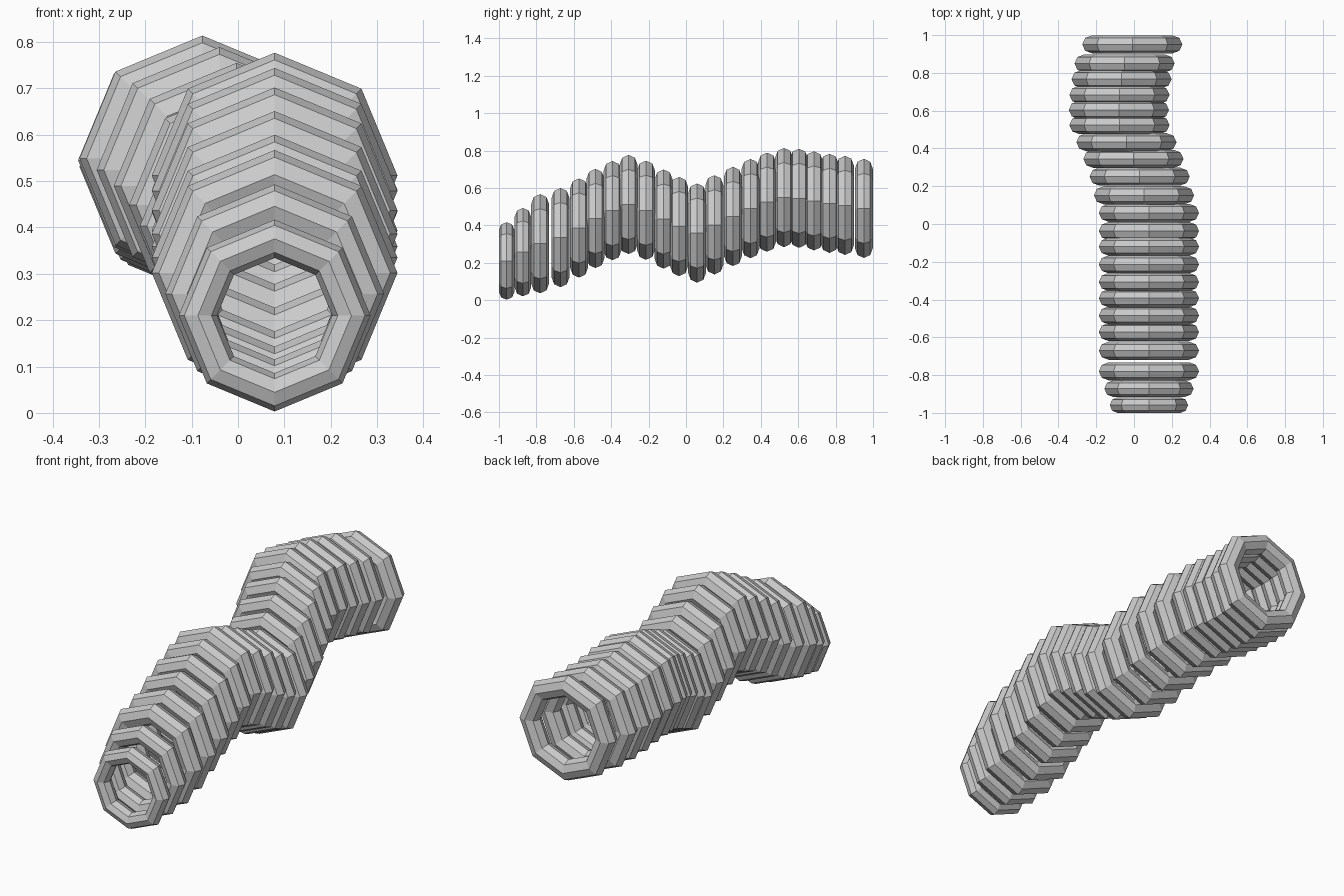
import bpy, bmesh
from math import sin, cos, tau

if "Cube" in bpy.data.objects:
    bpy.data.objects.remove(bpy.data.objects["Cube"])

# Ring centres along the hose, front to back: y, top-bottom centre z
YZ = [(-.959, .21), (-.872, .257), (-.78, .302), (-.671, .335), (-.572, .386),
      (-.484, .437), (-.393, .479), (-.307, .512), (-.214, .481), (-.12, .434),
      (-.037, .394), (.059, .359), (.152, .403), (.251, .448), (.345, .49),
      (.433, .524), (.524, .549), (.604, .545), (.684, .531), (.767, .518),
      (.850, .507), (.951, .491)]
# The front half runs straight, the back half swings sideways
X = [.079] * 12 + [.053, .03, -.003, -.04, -.077, -.08, -.077, -.066, -.05, -.009]
# The front two rings taper to a mouth: outer radius, half depth
TAPER = [(.207, .0415), (.236, .044)]
FULL = (.265, .048)
SIDES = 8


def ring(name, centre, outer, depth):
    """Eight-sided torus facing y, with an eight-sided section."""
    minor = outer * .2
    major = outer - minor
    bm = bmesh.new()
    grid = []
    for i in range(SIDES):
        a = tau * i / SIDES
        loop = []
        for j in range(SIDES):
            b = tau * j / SIDES
            r = major + minor * cos(b)
            loop.append(bm.verts.new((r * cos(a), depth * sin(b), r * sin(a))))
        grid.append(loop)
    for i in range(SIDES):
        for j in range(SIDES):
            n, k = (i + 1) % SIDES, (j + 1) % SIDES
            bm.faces.new((grid[i][j], grid[n][j], grid[n][k], grid[i][k]))
    bmesh.ops.recalc_face_normals(bm, faces=bm.faces)
    mesh = bpy.data.meshes.new(name)
    bm.to_mesh(mesh)
    bm.free()
    obj = bpy.data.objects.new(name, mesh)
    obj.location = centre
    bpy.context.collection.objects.link(obj)


# Chain of rings forming the bent ribbed hose
for i, ((y, z), x) in enumerate(zip(YZ, X)):
    outer, depth = TAPER[i] if i < len(TAPER) else FULL
    ring(f"hose_ring_{i + 1:02d}", (x, y, z), outer, depth)
